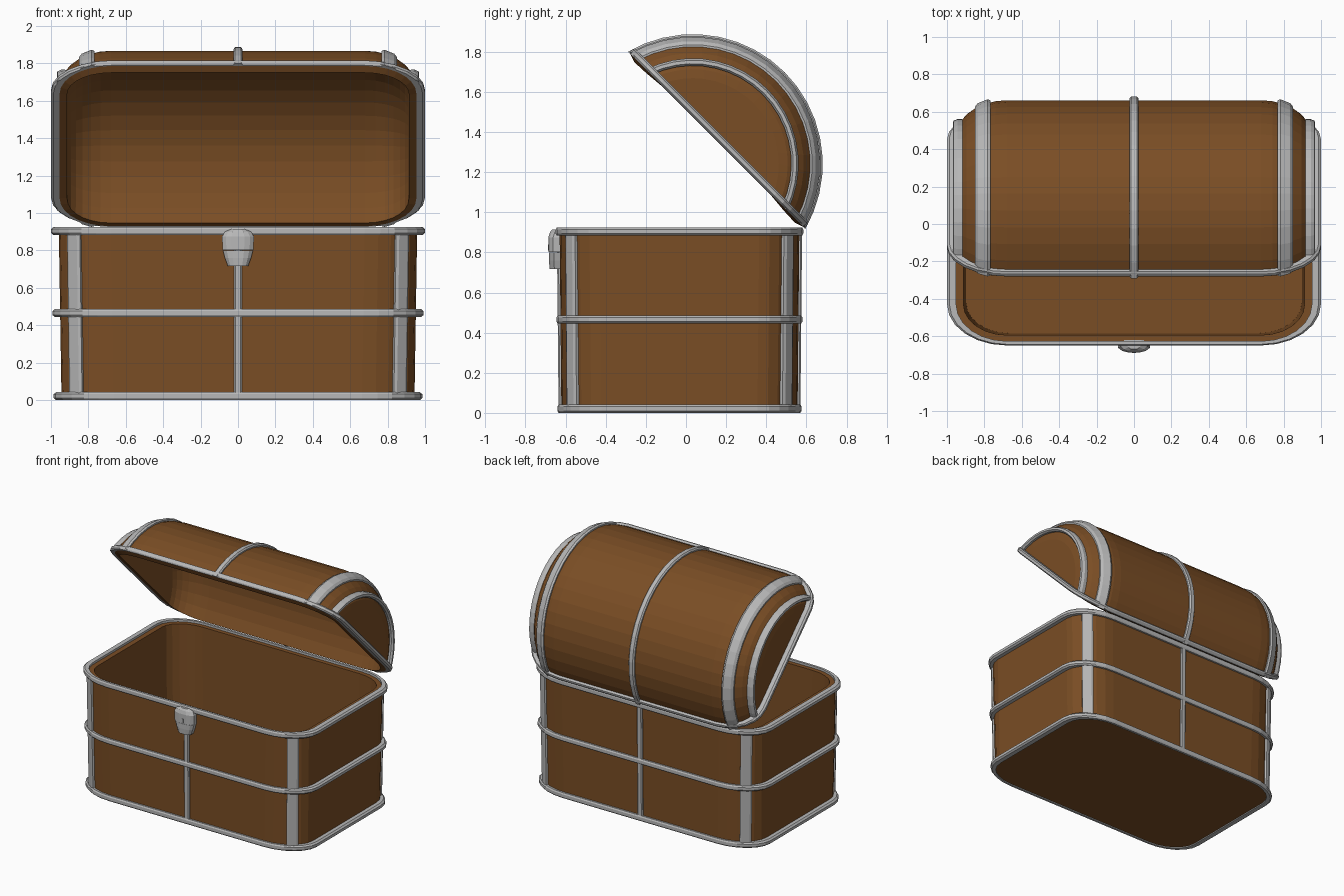
import bpy, bmesh, math
from math import sin, cos, pi, sqrt, asin

if "Cube" in bpy.data.objects:
    bpy.data.objects.remove(bpy.data.objects["Cube"])


def material(name, rgb):
    m = bpy.data.materials.new(name)
    m.diffuse_color = (*rgb, 1)
    m.use_nodes = True
    m.node_tree.nodes["Principled BSDF"].inputs["Base Color"].default_value = m.diffuse_color
    return m


WOOD = material("brown wood", (0.195, 0.075, 0.018))
METAL = material("grey metal", (0.48, 0.48, 0.48))
CY = -0.0325                     # middle of the box in depth
HX, HY = 0.958, 0.5975           # half size of the wooden box at its top
TOP = 0.925


def loft(name, loops, mat, ring=True, wrap=False, caps=True, end_caps=False):
    """Skin a row of point loops. ring closes each loop, wrap joins last to first."""
    bm = bmesh.new()
    vs = [[bm.verts.new(p) for p in lp] for lp in loops]
    n, m = len(vs), len(vs[0])
    for i in range(n if wrap else n - 1):
        a, b = vs[i], vs[(i + 1) % n]
        for j in range(m if ring else m - 1):
            k = (j + 1) % m
            bm.faces.new((a[j], a[k], b[k], b[j]))
    if caps:
        bm.faces.new(vs[0])
        bm.faces.new(vs[-1])
    if end_caps:
        bm.faces.new([v[0] for v in vs])
        bm.faces.new([v[-1] for v in vs])
    bmesh.ops.recalc_face_normals(bm, faces=bm.faces)
    me = bpy.data.meshes.new(name)
    bm.to_mesh(me)
    bm.free()
    me.materials.append(mat)
    ob = bpy.data.objects.new(name, me)
    bpy.context.collection.objects.link(ob)
    return ob


def taper(z):
    return 0.985 + 0.015 * z / TOP


def outline(z, dx=0.0, dy=0.0, s=1.0, cy=0.0, n=6):
    """Rounded rectangle, grown by dx and dy."""
    hx, hy, rx, ry = HX * s + dx, HY * s + dy, 0.28 + dx, 0.2 + dy
    pts = []
    for q in range(4):
        sx, sy = (1, -1, -1, 1)[q], (1, 1, -1, -1)[q]
        for i in range(n + 1):
            t = (q + i / n) * pi / 2
            pts.append((sx * (hx - rx) + rx * cos(t), cy + sy * (hy - ry) + ry * sin(t), z))
    return pts


def band(name, z0, z1, cy, tapered=True):
    """Rounded metal band around the outline."""
    h = z1 - z0
    prof = [(-0.15, 0), (0.7, 0), (1, 0.25), (1, 0.75), (0.7, 1), (-0.15, 1)]
    return loft(name, [outline(z0 + h * v, 0.042 * d, 0.02 * d,
                               taper(z0) if tapered else 1, cy) for d, v in prof],
                METAL, wrap=True, caps=False)


# wooden box: outside, rim, inside, floor
loft("chest_box", [outline(0.008, s=taper(0), cy=CY), outline(0.908, cy=CY),
                   outline(0.908, -0.046, -0.036, cy=CY),
                   outline(0.05, -0.046, -0.036, taper(0), CY)], WOOD)

# horizontal bands
band("bottom_band", 0.0, 0.042, CY)
band("middle_band", 0.445, 0.486, CY)
band("top_band", 0.883, TOP, CY)


def upright(name, x, y, nx, ny, w, t):
    """Tapered vertical strip with chamfered edges, facing (nx, ny)."""
    loops = []
    for z in (0.02, 0.9):
        s = taper(z)
        sec = [(-w, -0.015), (-w, t * 0.5), (-w * 0.65, t), (w * 0.65, t), (w, t * 0.5), (w, -0.015)]
        loops.append([(x * s - ny * a + nx * b, CY + y * s + nx * a + ny * b, z) for a, b in sec])
    return loft(name, loops, METAL)


# upright strips on corners and the front and back middle
nl = sqrt(0.2 ** 2 + 0.28 ** 2)
for sy, side in ((-1, "front"), (1, "back")):
    upright(side + "_middle_strip", 0, sy * HY, 0, sy, 0.022, 0.014)
    for sx, hand in ((-1, "left"), (1, "right")):
        upright(f"{side}_{hand}_corner_strip", sx * (HX - 0.082), sy * (HY - 0.0586),
                sx * 0.2 / nl, sy * 0.28 / nl, 0.042, 0.016)

# barrel lid
DROP = 0.166                     # circle centre lies below the lid opening
SEG = 18


def lid_radius(x):
    f = max(0.0, (abs(x) - 0.68) / 0.274)
    return 0.428 + 0.2 * sqrt(max(0.0, 1 - f * f))


def arc_loops(section):
    loops = []
    for k in range(SEG + 1):
        lp = []
        for x, r in section:
            a0 = asin(DROP / r)
            a = a0 + (pi - 2 * a0) * k / SEG
            lp.append((x, r * cos(a), r * sin(a) - DROP))
        loops.append(lp)
    return loops


def open_lid(ob):
    ob.location = (0, 0.152, 1.358)
    ob.rotation_euler.x = -pi / 4


half = [(0.68 + 0.274 * cos(i * pi / 14), 0.428 + 0.2 * sin(i * pi / 14)) for i in range(8)]
section = [(-x, r) for x, r in half] + half[::-1]
lid = loft("lid", arc_loops(section), WOOD, ring=False, caps=False, end_caps=True)
sol = lid.modifiers.new("thickness", 'SOLIDIFY')
sol.thickness = 0.04
sol.offset = -1
open_lid(lid)
open_lid(band("lid_rim_band", 0.0, 0.036, 0, False))


def hoop(name, x0, x1, t):
    c = (x1 - x0) * 0.18
    sec = [(x0, lid_radius(x0) - 0.012), (x0, lid_radius(x0) + t * 0.5),
           (x0 + c, lid_radius(x0 + c) + t), (x1 - c, lid_radius(x1 - c) + t),
           (x1, lid_radius(x1) + t * 0.5), (x1, lid_radius(x1) - 0.012)]
    open_lid(loft(name, arc_loops(sec), METAL))


# lid hoops and end arches
hoop("lid_middle_hoop", -0.024, 0.024, 0.019)
for sx, hand in ((-1, "left"), (1, "right")):
    hoop(f"lid_{hand}_hoop", *sorted((sx * 0.768, sx * 0.85)), 0.02)
    arch = [(0.895, 0.525), (0.945, 0.527), (0.966, 0.517), (0.968, 0.5), (0.955, 0.49), (0.915, 0.49)]
    open_lid(loft(f"lid_{hand}_end_arch", arc_loops([(sx * x, r) for x, r in arch]), METAL))


def latch(name, rows):
    """Faceted plate from rows of height, half width, front y."""
    loops = []
    for z, w, y in rows:
        loops.append([(-w, -0.62, z), (-w, y + 0.024, z), (-0.75 * w, y + 0.008, z), (-0.4 * w, y, z),
                      (0.4 * w, y, z), (0.75 * w, y + 0.008, z), (w, y + 0.024, z), (w, -0.62, z)])
    return loft(name, loops, METAL)


# latch on the front
latch("latch_lower_plate", [(0.718, 0.055, -0.68), (0.76, 0.07, -0.683), (0.799, 0.08, -0.683)])
latch("latch_upper_plate", [(0.802, 0.083, -0.686), (0.875, 0.085, -0.686),
                            (0.9, 0.07, -0.678), (0.914, 0.04, -0.668)])
loft("latch_staple", [[(sx * 0.01, y, z) for sx, y in ((-1, -0.68), (1, -0.68), (1, -0.689), (-1, -0.689))]
                      for z in (0.81, 0.84)], METAL)
